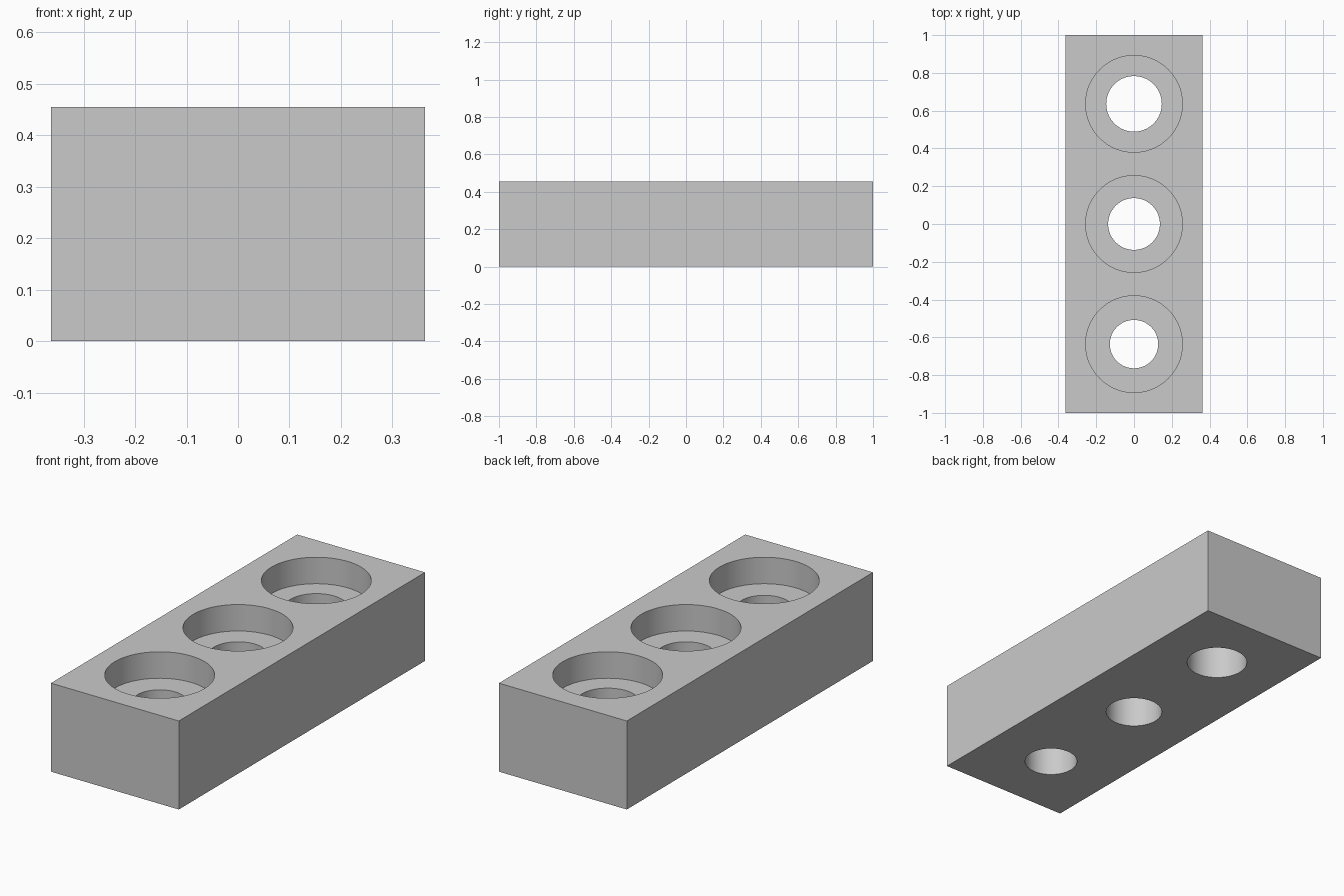
import bpy
import math

# Remove the default cube
default = bpy.data.objects.get("Cube")
if default:
    bpy.data.objects.remove(default, do_unlink=True)

WIDTH, LENGTH, HEIGHT = 0.727, 2.0, 0.455
PITCH = 0.636
BORE_RADIUS, BORE_DEPTH = 0.256, 0.136
HOLE_RADII = (0.128, 0.137, 0.147)   # front to back

# Grey material
grey = bpy.data.materials.new("light_grey")
grey.use_nodes = True
colour = (0.59, 0.59, 0.59, 1.0)
grey.diffuse_color = colour
grey.node_tree.nodes["Principled BSDF"].inputs["Base Color"].default_value = colour

# Rectangular block
bpy.ops.mesh.primitive_cube_add(size=1, location=(0, 0, HEIGHT / 2))
block = bpy.context.object
block.name = "drilled_block"
block.dimensions = (WIDTH, LENGTH, HEIGHT)
bpy.ops.object.transform_apply(location=True, rotation=False, scale=True)
block.data.materials.append(grey)


def drill(radius, y, bottom, top):
    """Cut a round vertical hole in the block between two heights."""
    bpy.ops.mesh.primitive_cylinder_add(
        vertices=96, radius=radius, depth=top - bottom,
        location=(0, y, (bottom + top) / 2))
    cutter = bpy.context.object
    cutter.name = "hole_cutter"
    cutter.hide_render = True
    cutter.data.materials.append(grey)
    cut = block.modifiers.new("hole", 'BOOLEAN')
    cut.operation = 'DIFFERENCE'
    cut.solver = 'EXACT'
    cut.object = cutter
    bpy.context.view_layer.objects.active = block
    bpy.ops.object.modifier_apply(modifier=cut.name)
    bpy.data.objects.remove(cutter, do_unlink=True)


# Counterbored holes, slightly wider toward the back
for i, radius in enumerate(HOLE_RADII):
    y = (i - 1) * PITCH
    drill(BORE_RADIUS, y, HEIGHT - BORE_DEPTH, HEIGHT + 0.1)
    drill(radius, y, -0.1, HEIGHT + 0.1)

# Smooth hole walls with sharp rims
bpy.ops.object.select_all(action='DESELECT')
block.select_set(True)
bpy.context.view_layer.objects.active = block
bpy.ops.object.shade_smooth_by_angle(angle=math.radians(30))
